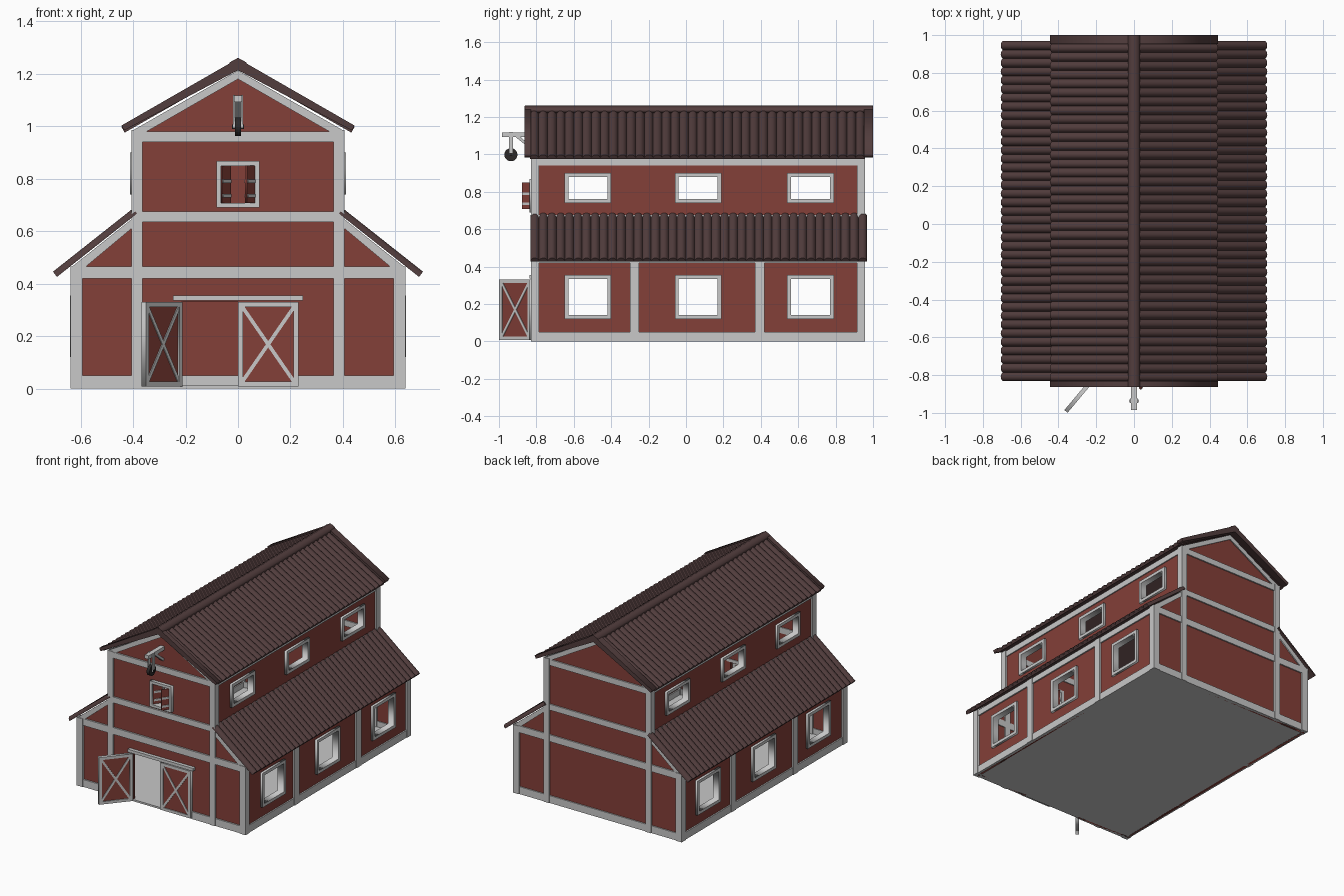
import bpy, bmesh, math
from mathutils import Matrix, Vector

if "Cube" in bpy.data.objects:
    bpy.data.objects.remove(bpy.data.objects["Cube"])


def material(name, rgb):
    m = bpy.data.materials.new(name)
    m.diffuse_color = (*rgb, 1)
    m.use_nodes = True
    m.node_tree.nodes["Principled BSDF"].inputs["Base Color"].default_value = m.diffuse_color
    return m


RED = material("barn red", (0.23, 0.05, 0.04))
TRIM = material("pale grey trim", (0.58, 0.58, 0.58))
ROOF = material("dark brown roof", (0.085, 0.047, 0.047))
IRON = material("black iron", (0.025, 0.022, 0.022))


def add(name, mesh, mat):
    mesh.materials.clear()
    mesh.materials.append(mat)
    ob = bpy.data.objects.new(name, mesh)
    bpy.context.collection.objects.link(ob)
    return ob


def from_bm(name, bm, mat):
    bmesh.ops.recalc_face_normals(bm, faces=bm.faces)
    me = bpy.data.meshes.new(name)
    bm.to_mesh(me)
    bm.free()
    return add(name, me, mat)


def box(name, lo, hi, mat):
    lo, hi = Vector(lo), Vector(hi)
    bm = bmesh.new()
    bmesh.ops.create_cube(bm, size=1, matrix=Matrix.Translation((lo + hi) / 2)
                          @ Matrix.Diagonal((*[abs(c) for c in hi - lo], 1)))
    return from_bm(name, bm, mat)


def bar(name, p, q, width, depth, normal, mat):
    p, q, n = Vector(p), Vector(q), Vector(normal).normalized()
    x = (q - p).normalized()
    rot = Matrix((x, n.cross(x), n)).transposed().to_4x4()
    bm = bmesh.new()
    bmesh.ops.create_cube(bm, size=1, matrix=Matrix.Translation((p + q) / 2) @ rot
                          @ Matrix.Diagonal(((q - p).length, width, depth, 1)))
    return from_bm(name, bm, mat)


def panel(name, outlines, origin, u, thickness, mat):
    """Filled outline (later outlines are holes) in the vertical plane along u."""
    cu = bpy.data.curves.new(name, 'CURVE')
    cu.dimensions, cu.fill_mode, cu.extrude = '2D', 'BOTH', thickness / 2
    for pts in outlines:
        s = cu.splines.new('POLY')
        s.points.add(len(pts) - 1)
        for sp, (a, b) in zip(s.points, pts):
            sp.co = (a, b, 0, 1)
        s.use_cyclic_u = True
    tmp = bpy.data.objects.new(name + "_outline", cu)
    bpy.context.collection.objects.link(tmp)
    bpy.context.view_layer.update()
    me = bpy.data.meshes.new_from_object(tmp.evaluated_get(bpy.context.evaluated_depsgraph_get()))
    bpy.data.objects.remove(tmp)
    bpy.data.curves.remove(cu)
    u, v = Vector(u).normalized(), Vector((0, 0, 1))
    me.transform(Matrix.Translation(origin) @ Matrix((u, v, u.cross(v))).transposed().to_4x4())
    return add(name, me, mat)


def rect(a, b, c, d):
    return [(a, c), (b, c), (b, d), (a, d)]


def frame(name, a, b, c, d, w, origin, u, thickness):
    return panel(name, [rect(a, b, c, d), rect(a + w, b - w, c + w, d - w)], origin, u, thickness, TRIM)


def mirrored(half):
    """Close a right-hand half outline across x = 0."""
    return half + [(-x, z) for x, z in reversed(half) if x > 1e-6]


def corrugated(name, p0, p1, y0, y1, ribs, side):
    """Ribbed sheet running down the slope from p0 to p1 (x, z)."""
    a, b = Vector((p0[0], 0, p0[1])), Vector((p1[0], 0, p1[1]))
    d = (b - a).normalized()
    n = Vector((-d.z, 0, d.x))
    bm = bmesh.new()
    seg, rows = 6, []
    for i in range(ribs * seg + 1):
        y = y0 + (y1 - y0) * (i - 0) / (ribs * seg)
        t = (i % seg) / seg
        h = 0.008 + 0.017 * math.sin(math.pi * t) ** 0.6 if i % seg else 0.008
        ring = []
        for base, off in ((a, 0), (b, 0), (b, h), (a, h)):
            v = base + n * off
            ring.append(bm.verts.new((v.x * side, y, v.z)))
        rows.append(ring)
    for r, s in zip(rows, rows[1:]):
        for k in range(4):
            bm.faces.new((r[k], r[(k + 1) % 4], s[(k + 1) % 4], s[k]))
    bm.faces.new(rows[0])
    bm.faces.new(rows[-1])
    ob = from_bm(name, bm, ROOF)
    bpy.context.view_layer.objects.active = ob
    ob.select_set(True)
    bpy.ops.object.shade_smooth_by_angle(angle=math.radians(40))
    ob.select_set(False)


X, Y = (1, 0, 0), (0, 1, 0)
box("floor", (-0.63, -0.82, 0), (0.63, 0.945, 0.012), TRIM)

# Gable walls: front has the doorway and loft window
top = [(0.63, 0), (0.63, 0.46), (0.4, 0.645), (0.4, 0.985), (0, 1.21)]
front = mirrored([(0.22, 0.33), (0.22, 0)] + top)
panel("front_wall", [front, rect(-0.07, 0.07, 0.70, 0.855)], (0, -0.805, 0), X, 0.02, RED)
panel("back_wall", [mirrored(top)], (0, 0.935, 0), X, 0.02, RED)

# Timber trim on both gables
for end, y0, y1 in (("front", -0.83, -0.785), ("back", 0.913, 0.958)):
    ym, th = (y0 + y1) / 2, y1 - y0
    for s in (-1, 1):
        box(end + "_corner_post", (s * 0.592, y0, 0), (s * 0.638, y1, 0.465), TRIM)
        box(end + "_nave_post", (s * 0.365, y0, 0), (s * 0.406, y1, 0.985), TRIM)
        box(end + "_base", (s * (0.225 if end == "front" else 0), y0 + 0.005, 0),
            (s * 0.63, y1 - 0.005, 0.05), TRIM)
        panel(end + "_aisle_rake", [[(s * 0.4, 0.65), (s * 0.4, 0.615), (s * 0.58, 0.465), (s * 0.635, 0.463)]],
              (0, ym, 0), X, th - 0.01, TRIM)
    for w, z0, z1 in ((0.635, 0.42, 0.466), (0.40, 0.635, 0.675), (0.40, 0.94, 0.98)):
        box(end + "_cross_beam", (-w, y0 + 0.004, z0), (w, y1 - 0.004, z1), TRIM)
    panel(end + "_gable_rake", [[(0.4, 0.985), (0, 1.213), (-0.4, 0.985), (-0.4, 0.95), (0, 1.18), (0.4, 0.95)]],
          (0, ym, 0), X, th - 0.01, TRIM)

# Side walls with windows, posts and roofs
windows = [(-0.65, -0.40), (-0.06, 0.19), (0.54, 0.79)]
for s in (-1, 1):
    for part, x, z0, z1, w0, w1 in (("aisle", 0.615, 0, 0.462, 0.12, 0.355),
                                    ("nave", 0.385, 0.64, 0.985, 0.74, 0.90)):
        holes = [rect(a + 0.01, b - 0.01, w0 + 0.01, w1 - 0.01) for a, b in windows]
        panel(part + "_side_wall", [rect(-0.81, 0.94, z0, z1)] + holes, (s * x, 0, 0), Y, 0.02, RED)
        for a, b in windows:
            frame(part + "_window_frame", a, b, w0, w1, 0.021, (s * (x + 0.003), 0, 0), Y, 0.046)
    for y in (-0.275, 0.395):
        box("side_post", (s * 0.595, y - 0.025, 0), (s * 0.638, y + 0.025, 0.46), TRIM)
    for part, x0, x1, z0, z1 in (("base", 0.597, 0.634, 0, 0.05), ("aisle_plate", 0.597, 0.634, 0.42, 0.46),
                                 ("nave_sill", 0.367, 0.402, 0.635, 0.675), ("nave_plate", 0.367, 0.402, 0.94, 0.98)):
        box("side_" + part, (s * x0, -0.815, z0), (s * x1, 0.945, z1), TRIM)
    corrugated("main_roof", (0, 1.222), (0.432, 0.976), -0.835, 0.955, 38, s)
    corrugated("aisle_roof", (0.385, 0.667), (0.69, 0.426), -0.832, 0.968, 39, s)

# Roof end boards and ridge cap
edge = [(0.434, 0.984), (0.444, 1.003), (0, 1.258), (-0.444, 1.003), (-0.434, 0.984), (0, 1.214)]
panel("front_roof_board", [edge], (0, -0.847, 0), X, 0.034, ROOF)
panel("back_roof_board", [edge], (0, 0.976, 0), X, 0.048, ROOF)
cap = [(0.033, 1.222), (0.033, 1.243), (0, 1.261), (-0.033, 1.243), (-0.033, 1.222), (0, 1.24)]
panel("ridge_cap", [cap], (0, 0.069, 0), X, 1.862, ROOF)


# Barn doors: framed leaf with crossed braces
def door(name, hinge, direction, length):
    o, u = Vector((*hinge, 0)), Vector((*direction, 0)).normalized()
    n = u.cross(Vector((0, 0, 1)))
    panel(name + "_leaf", [rect(0.005, length - 0.005, 0.012, 0.325)], o, u, 0.01, RED)
    frame(name + "_frame", 0, length, 0.008, 0.33, 0.019, o, u, 0.022)
    for z0, z1 in ((0.02, 0.318), (0.318, 0.02)):
        bar(name + "_brace", o + u * 0.012 + Vector((0, 0, z0)),
            o + u * (length - 0.012) + Vector((0, 0, z1)), 0.014, 0.018, n, TRIM)


door("right_door", (0.23, -0.828), (-1, 0), 0.23)
door("left_door", (-0.22, -0.825), (-0.14, -0.167), 0.218)
box("door_header", (-0.247, -0.838, 0.335), (0.247, -0.79, 0.355), TRIM)

# Loft window with two half-open shutters
frame("loft_window_frame", -0.082, 0.082, 0.69, 0.867, 0.018, (0, -0.815, 0), X, 0.046)
for s, dy in ((1, -0.05), (-1, 0.05)):
    o, u = Vector((s * 0.065, -0.825, 0)), Vector((-s * 0.035, dy, 0)).normalized()
    panel("shutter", [rect(0, 0.06, 0.708, 0.85)], o, u, 0.01, RED)
    for z in (0.735, 0.79):
        panel("shutter_rung", [rect(0.004, 0.056, z - 0.007, z + 0.007)], o, u, 0.018, TRIM)

# Hoist over the loft window
box("hoist_beam", (-0.015, -0.985, 1.093), (0.015, -0.80, 1.118), TRIM)
bar("hoist_brace", (0, -0.905, 1.098), (0, -0.815, 1.025), 0.016, 0.022, X, TRIM)
for s in (-1, 1):
    box("pulley_hanger", (s * 0.012, -0.947, 0.995), (s * 0.02, -0.925, 1.12), TRIM)
bm = bmesh.new()
bmesh.ops.create_cone(bm, cap_ends=True, segments=20, radius1=0.035, radius2=0.035, depth=0.022,
                      matrix=Matrix.Translation((0, -0.936, 0.998)) @ Matrix.Rotation(math.pi / 2, 4, 'Y'))
from_bm("pulley_wheel", bm, IRON)
box("pulley_axle", (-0.023, -0.944, 0.99), (0.023, -0.928, 1.006), IRON)
